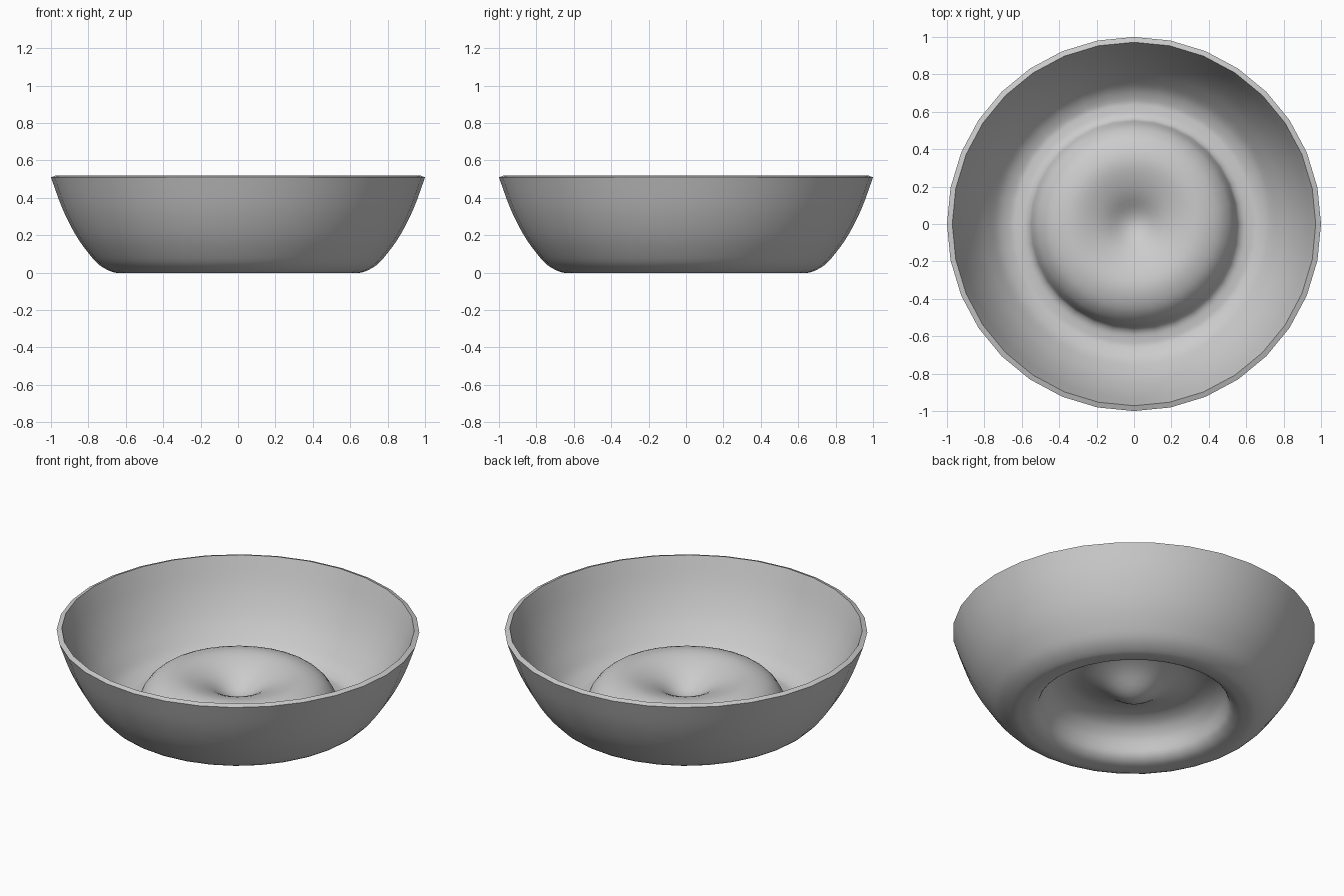
import bpy, bmesh, math
from mathutils import Vector

if "Cube" in bpy.data.objects:
    bpy.data.objects.remove(bpy.data.objects["Cube"])

SIDES = 32
THICK = 0.03
STEPS = 3

# Underside profile (radius, height): centre dimple, raised ring, foot, flared wall
ctrl = [Vector(p) for p in [
    (0, .08), (.08, .10), (.18, .162), (.28, .20), (.36, .208), (.44, .182),
    (.49, .135), (.513, .09), (.533, .04), (.57, .01), (.62, 0), (.67, .003),
    (.74, .04), (.80, .105), (.87, .205), (.94, .345), (1.0, .51)]]


def smooth_curve(pts):
    """Catmull-Rom curve; the start is mirrored over the axis."""
    ext = [Vector((-pts[1].x, pts[1].y))] + pts + [pts[-1] * 2 - pts[-2]]
    out = []
    for a, b, c, d in zip(ext, ext[1:], ext[2:], ext[3:]):
        for i in range(STEPS):
            t = i / STEPS
            out.append(0.5 * (2 * b + (c - a) * t + (2 * a - 5 * b + 4 * c - d) * t**2
                              + (3 * b - a - 3 * c + d) * t**3))
    return out + [pts[-1]]


def offset_curve(pts, dist):
    """Shift the curve to its left, giving the upper surface of the wall."""
    out = []
    for i, p in enumerate(pts):
        t = (pts[min(i + 1, len(pts) - 1)] - pts[max(i - 1, 0)]).normalized()
        out.append(p + Vector((-t.y, t.x)) * dist)
    out[0] = pts[0] + Vector((0, dist))
    return out


under = smooth_curve(ctrl)
upper = offset_curve(under, THICK)
profile = under + upper[::-1]

# Bowl: lathe the closed wall section around z
bm = bmesh.new()
verts = [bm.verts.new((max(p.x, 0), 0, p.y)) for p in profile]
edges = [bm.edges.new(pair) for pair in zip(verts, verts[1:])]
bmesh.ops.spin(bm, geom=verts + edges, cent=(0, 0, 0), axis=(0, 0, 1),
               angle=math.tau, steps=SIDES, use_duplicate=False)
bmesh.ops.remove_doubles(bm, verts=bm.verts, dist=1e-4)
bmesh.ops.recalc_face_normals(bm, faces=bm.faces)
mesh = bpy.data.meshes.new("bowl")
bm.to_mesh(mesh)
bm.free()
bowl = bpy.data.objects.new("bowl", mesh)
bpy.context.collection.objects.link(bowl)

# Smooth surfaces with a crisp rim
bpy.context.view_layer.objects.active = bowl
bowl.select_set(True)
bpy.ops.object.shade_smooth_by_angle(angle=math.radians(40))
